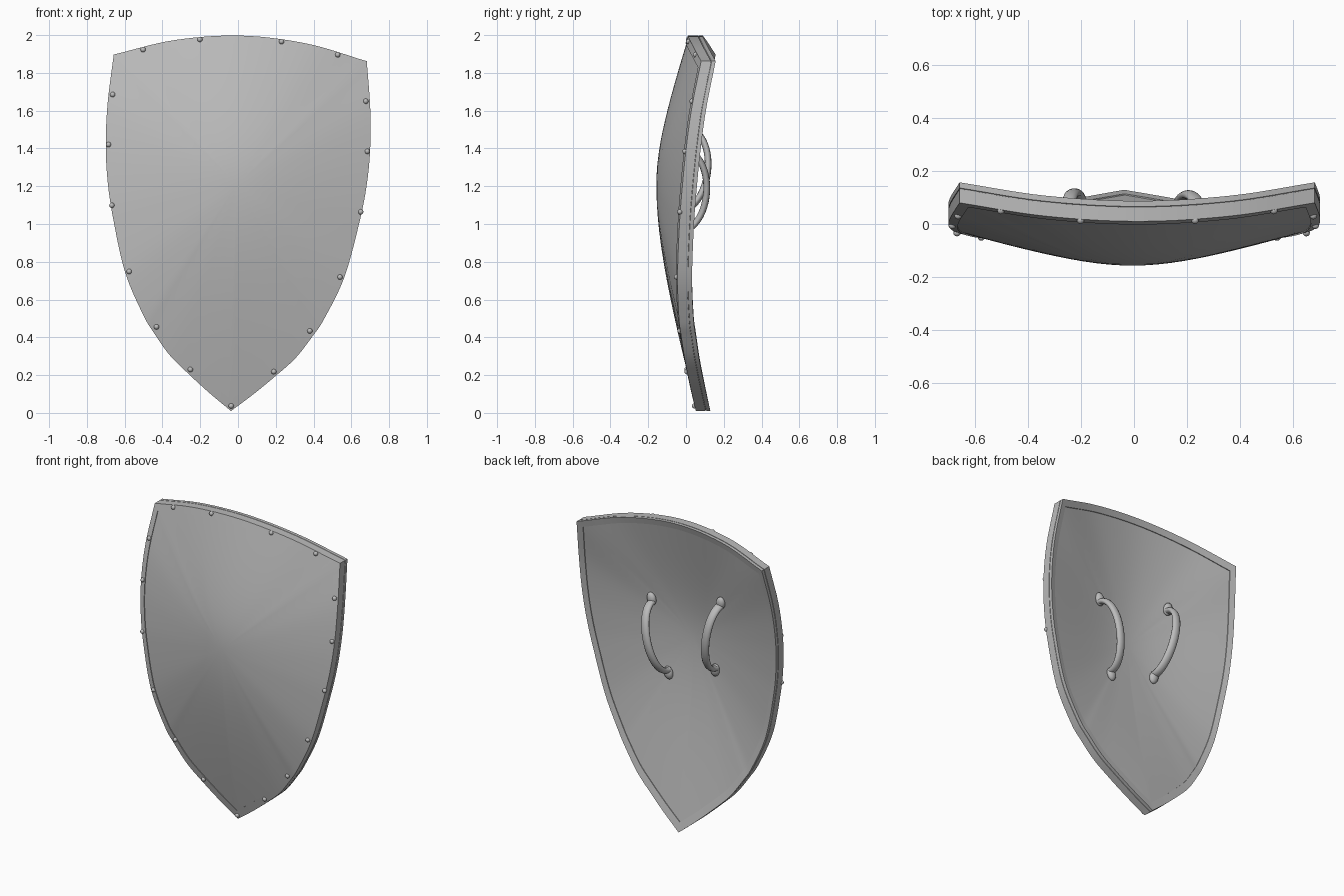
import bpy, bmesh, math
from mathutils import Matrix, Vector

if "Cube" in bpy.data.objects:
    bpy.data.objects.remove(bpy.data.objects["Cube"])

steel = bpy.data.materials.new("grey_steel")
steel.use_nodes = True
steel.diffuse_color = (0.5, 0.5, 0.5, 1)
steel.node_tree.nodes["Principled BSDF"].inputs["Base Color"].default_value = (0.5, 0.5, 0.5, 1)

# The whole shield leans slightly sideways
LEAN = Matrix.Translation((-0.037, 0, 0.01)) @ Matrix.Rotation(math.radians(1.5), 4, "Y")
HUB = Vector((0, -0.162, 1.2))
THICK = 0.077
ROUND = 0.45

# Half outline (x, depth, z): top edge, then side edge down to the tip
TOP = [(0, 0.01, 1.988), (0.35, 0.03, 1.955), (0.67, 0.08, 1.87)]
SIDE = [(0.67, 0.08, 1.87), (0.695, 0.03, 1.62), (0.70, 0.0, 1.4), (0.685, -0.02, 1.2),
        (0.65, -0.035, 1.0), (0.58, -0.045, 0.72), (0.48, -0.037, 0.5), (0.42, -0.025, 0.405),
        (0.335, -0.008, 0.29), (0.235, 0.01, 0.195), (0.12, 0.031, 0.095), (0, 0.052, 0)]


def smooth_path(points, before, steps=7):
    """Catmull-Rom points through the list, without the last one."""
    pts = [Vector(p) for p in points]
    pts = [Vector(before) if before else 2 * pts[0] - pts[1]] + pts + [2 * pts[-1] - pts[-2]]
    path = []
    for a, b, c, d in zip(pts, pts[1:], pts[2:], pts[3:]):
        for i in range(steps):
            t = i / steps
            path.append(b + 0.5 * t * (c - a + t * (2 * a - 5 * b + 4 * c - d
                                                    + t * (3 * b - a - 3 * c + d))))
    return path


half = smooth_path(TOP, (-0.35, 0.03, 1.955)) + smooth_path(SIDE, None) + [Vector(SIDE[-1])]
outline = half + [Vector((-p.x, p.y, p.z)) for p in reversed(half[1:-1])]


def on_face(p, t, depth=0.0):
    """Point on the domed surface, t from hub (0) to outline (1)."""
    rise = (math.hypot(t, ROUND) - ROUND) / (math.hypot(1, ROUND) - ROUND)
    q = HUB.lerp(p, t)
    q.y = HUB.y + (p.y - HUB.y) * rise + depth
    return q


def face_at(x, z, depth):
    """Point on the domed surface above a given x, z."""
    ray = Vector((x - HUB.x, z - HUB.z))
    rim = max(outline, key=lambda p: Vector((p.x - HUB.x, p.z - HUB.z)).normalized().dot(ray.normalized()))
    t = ray.length / Vector((rim.x - HUB.x, rim.z - HUB.z)).length
    return Vector((x, on_face(rim, t, depth).y, z))


def finish(name, bm, angle=35):
    bmesh.ops.recalc_face_normals(bm, faces=bm.faces)
    mesh = bpy.data.meshes.new(name)
    bm.to_mesh(mesh)
    bm.free()
    mesh.transform(LEAN)
    mesh.materials.append(steel)
    obj = bpy.data.objects.new(name, mesh)
    bpy.context.collection.objects.link(obj)
    bpy.ops.object.select_all(action="DESELECT")
    obj.select_set(True)
    bpy.context.view_layer.objects.active = obj
    bpy.ops.object.shade_smooth_by_angle(angle=math.radians(angle))


def ring_shell(name, section, closed):
    """Sweep (t, depth) section points around the outline."""
    bm = bmesh.new()
    rings = [[bm.verts.new(on_face(p, t, d)) for p in outline] for t, d in section]
    n = len(outline)
    pairs = list(zip(rings, rings[1:])) + ([(rings[-1], rings[0])] if closed else [])
    for a, b in pairs:
        for i in range(n):
            j = (i + 1) % n
            bm.faces.new((a[i], a[j], b[j], b[i]))
    if not closed:
        for ring, depth in ((rings[0], section[0][1]), (rings[-1], section[-1][1])):
            centre = bm.verts.new(HUB + Vector((0, depth, 0)))
            for i in range(n):
                bm.faces.new((ring[i], ring[(i + 1) % n], centre))
    finish(name, bm)


def back_depth(t):
    """The panel is thicker towards its middle."""
    return THICK - 0.008 + 0.033 * (1 - t * t)


# Domed panel: front skin, edge, back skin
steps = [0.06 + 0.892 * i / 12 for i in range(13)]
ring_shell("panel", [(t, 0.005) for t in steps] + [(t, back_depth(t)) for t in reversed(steps)], False)

# Raised rim band with a fine seam around its outer wall
ring_shell("rim", [(0.95, 0.014), (0.95, 0), (1, 0), (1, 0.052), (0.996, 0.053), (0.996, 0.055),
                   (1, 0.056), (1, THICK), (0.95, THICK), (0.95, THICK - 0.016)], True)

# Rivets along the rim
spots = [(0.216, 1.962), (0.515, 1.9), (0.67, 1.658), (0.685, 1.393), (0.659, 1.072),
         (0.558, 0.724), (0.406, 0.435), (0.221, 0.214)]
spots = spots + [(-x, z) for x, z in spots] + [(0, 0.027)]
bm = bmesh.new()
for x, z in spots:
    place = Matrix.Translation(face_at(x, z, 0))
    bmesh.ops.create_uvsphere(bm, u_segments=12, v_segments=8, radius=0.014, matrix=place)
finish("rivets", bm, 60)


# Grips on the back: a bowed bar on two oval pads
def grip(name, top, bottom):
    a, b = (face_at(x, z, THICK + 0.03) for x, z in (top, bottom))
    along = (b - a).normalized()
    lean = Vector((0, 0, -1)).rotation_difference(along).to_matrix().to_4x4()
    bm = bmesh.new()
    for p in (a, b):
        place = Matrix.Translation(p) @ lean @ Matrix.Diagonal((0.03, 0.022, 0.042, 1))
        bmesh.ops.create_uvsphere(bm, u_segments=16, v_segments=10, radius=1, matrix=place)
    start, end = a + along * 0.018, b - along * 0.018
    count, sides, loops = 24, 12, []
    for i in range(count + 1):
        w = math.pi * i / count
        centre = start.lerp(end, (1 - math.cos(w)) / 2) + Vector((0, 0.13 * math.sin(w), 0))
        out = (Vector((0, 1, 0)) * math.sin(w) - along * math.cos(w)).normalized()
        wide = Vector((0, 1, 0)).cross(along).normalized()
        loops.append([bm.verts.new(centre + out * 0.018 * math.cos(s) + wide * 0.027 * math.sin(s))
                      for s in (2 * math.pi * k / sides for k in range(sides))])
    for u, v in zip(loops, loops[1:]):
        for k in range(sides):
            m = (k + 1) % sides
            bm.faces.new((u[k], u[m], v[m], v[k]))
    bm.faces.new(loops[0])
    bm.faces.new(loops[-1])
    finish(name, bm, 60)


grip("left_grip", (0.256, 1.404), (0.161, 0.939))
grip("right_grip", (-0.258, 1.504), (-0.175, 1.034))
